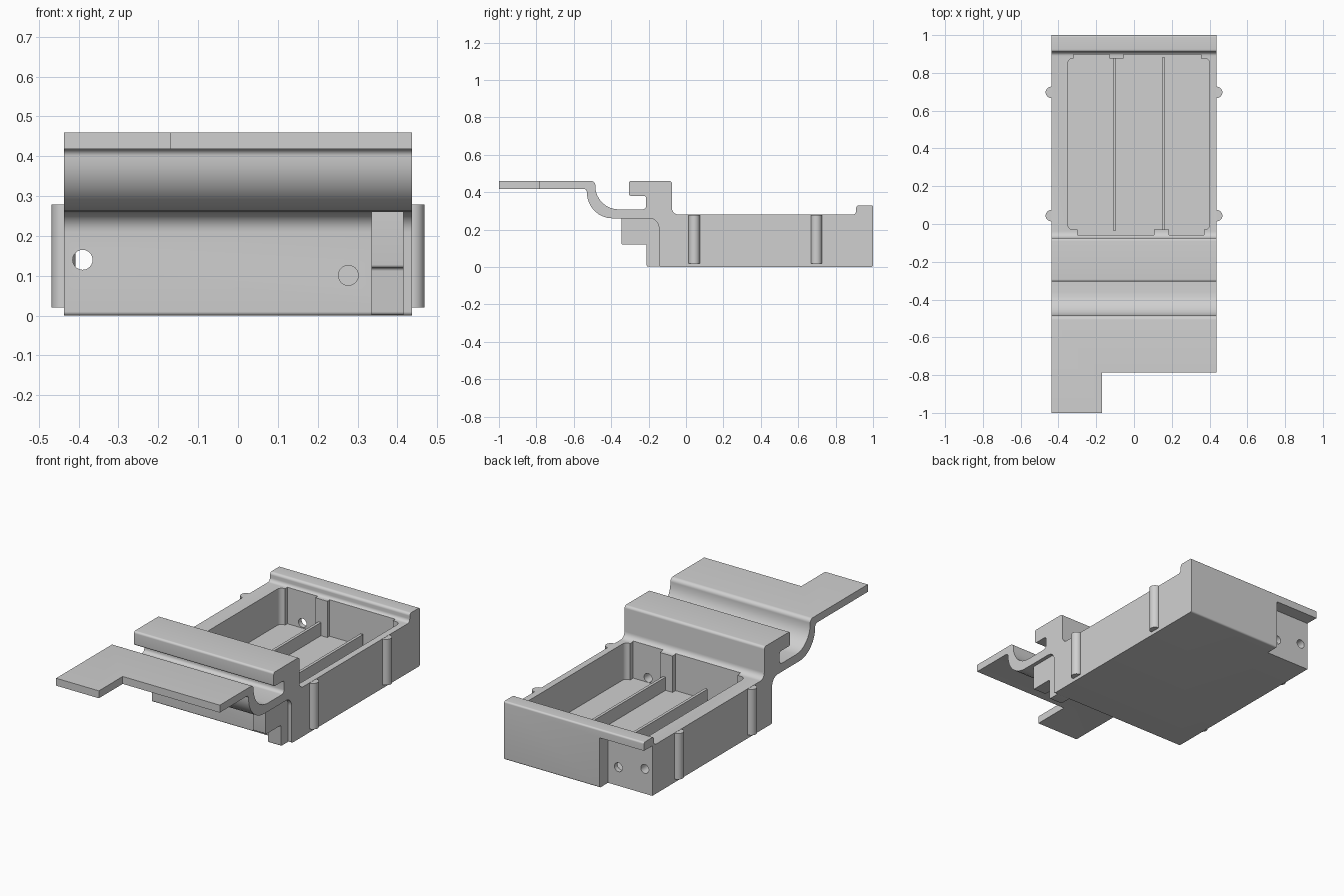
import bpy
import bmesh
import math
from mathutils import Vector

cube = bpy.data.objects.get("Cube")
if cube:
    bpy.data.objects.remove(cube, do_unlink=True)

grey = bpy.data.materials.new("plain_grey")
grey.use_nodes = True
grey.diffuse_color = (0.63, 0.63, 0.63, 1)
grey.node_tree.nodes["Principled BSDF"].inputs["Base Color"].default_value = grey.diffuse_color

HALF = 0.437      # half width of the tray
FLOOR = 0.075     # top of the tray floor


def rounded(corners, steps=8):
    """Round each (a, b, radius) corner of a closed outline."""
    out = []
    for i, (a, b, r) in enumerate(corners):
        p = Vector((a, b))
        if r == 0:
            out.append(p)
            continue
        u = (Vector(corners[i - 1][:2]) - p).normalized()
        v = (Vector(corners[(i + 1) % len(corners)][:2]) - p).normalized()
        half = u.angle(v) / 2
        centre = p + (u + v).normalized() * (r / math.sin(half))
        start = p + u * (r / math.tan(half)) - centre
        end = p + v * (r / math.tan(half)) - centre
        sweep = start.angle(end)
        for k in range(steps + 1):
            t = k / steps
            out.append(centre + (start * math.sin((1 - t) * sweep)
                                 + end * math.sin(t * sweep)) / math.sin(sweep))
    return out


def prism(name, outline, axis, low, high):
    """Extrude an outline: along x it is (y, z), along y (x, z), along z (x, y)."""
    def place(p, d):
        return {"x": (d, p[0], p[1]), "y": (p[0], d, p[1]), "z": (p[0], p[1], d)}[axis]
    bm = bmesh.new()
    a = [bm.verts.new(place(p, low)) for p in outline]
    b = [bm.verts.new(place(p, high)) for p in outline]
    bm.faces.new(a)
    bm.faces.new(b)
    for i in range(len(a)):
        j = (i + 1) % len(a)
        bm.faces.new((a[i], a[j], b[j], b[i]))
    bmesh.ops.recalc_face_normals(bm, faces=bm.faces)
    mesh = bpy.data.meshes.new(name)
    bm.to_mesh(mesh)
    bm.free()
    mesh.materials.append(grey)
    obj = bpy.data.objects.new(name, mesh)
    bpy.context.collection.objects.link(obj)
    return obj


def box(name, x, y, z):
    return prism(name, [(x[0], y[0]), (x[1], y[0]), (x[1], y[1]), (x[0], y[1])], "z", *z)


def circle(a, b, r, n=24):
    return [(a + r * math.cos(i * math.tau / n), b + r * math.sin(i * math.tau / n))
            for i in range(n)]


def select(obj):
    bpy.ops.object.select_all(action="DESELECT")
    obj.select_set(True)
    bpy.context.view_layer.objects.active = obj


def smooth(obj):
    select(obj)
    bpy.ops.object.shade_smooth_by_angle(angle=math.radians(30))


def cut(obj, cutter):
    select(obj)
    mod = obj.modifiers.new("cut", "BOOLEAN")
    mod.operation = "DIFFERENCE"
    mod.solver = "EXACT"
    mod.object = cutter
    bpy.ops.object.modifier_apply(modifier=mod.name)
    bpy.data.objects.remove(cutter, do_unlink=True)


# Side profile: tray block, rear lip, hooked ridge and curved front plate
body = prism("tray_body", rounded([
    (-0.145, 0, 0.01), (1, 0, 0.01), (1, 0.33, 0.01), (0.91, 0.33, 0.015),
    (0.91, 0.28, 0.02), (-0.075, 0.28, 0.035), (-0.075, 0.46, 0.015),
    (-0.305, 0.46, 0.012), (-0.305, 0.38, 0.012), (-0.213, 0.38, 0.012),
    (-0.213, 0.308, 0.02), (-0.485, 0.308, 0.125), (-0.485, 0.46, 0.022),
    (-1, 0.46, 0), (-1, 0.418, 0), (-0.53, 0.418, 0.018),
    (-0.53, 0.26, 0.138), (-0.145, 0.26, 0.05),
]), "x", -HALF, HALF)

# Step in the front plate that leaves a tongue on one side
cut(body, box("step_cutter", (-0.17, 0.6), (-1.1, -0.787), (0.3, 0.6)))

# Open compartment with rounded corners
cut(body, prism("cavity_cutter", rounded([
    (-0.35, -0.03, 0.025), (0.4, -0.03, 0.025), (0.4, 0.877, 0.025), (-0.35, 0.877, 0.025),
], 5), "z", FLOOR, 0.6))

# Shallow contact slots in the end walls
for x, y in (((-0.32, -0.13), (0.8, 0.897)), ((-0.055, 0.355), (0.8, 0.897)),
             ((-0.30, 0.105), (-0.057, 0.1)), ((0.185, 0.37), (-0.057, 0.1))):
    cut(body, box("slot_cutter", x, y, (FLOOR, 0.4)))

# Rear corner notch under the lip
cut(body, box("notch_cutter", (-0.6, -0.16), (0.925, 1.1), (-0.1, 0.283)))

# Wire holes through the end walls
for x, z, y in ((-0.39, 0.14, (-0.4, 1.1)), (-0.225, 0.105, (0.7, 1.1)),
                (0.277, 0.101, (-0.4, 0.2))):
    cut(body, prism("hole_cutter", circle(x, z, 0.025), "y", *y))
smooth(body)

# Low dividers between the cells
for name, x in (("right_divider", -0.103), ("left_divider", 0.157)):
    box(name, (x - 0.008, x + 0.008), (-0.035, 0.882), (FLOOR - 0.01, 0.15))

# Half-round ribs on both side walls
for side, sx in (("left", 1), ("right", -1)):
    for place, y in (("front", 0.044), ("rear", 0.697)):
        rib = prism(f"{side}_{place}_rib", circle(sx * 0.438, y, 0.03), "z", 0.02, 0.279)
        smooth(rib)

# Stepped hook below the front plate
smooth(prism("front_hook", rounded([
    (-0.14, 0.002, 0), (-0.21, 0.002, 0.008), (-0.21, 0.12, 0.008), (-0.345, 0.12, 0.008),
    (-0.345, 0.27, 0), (-0.14, 0.27, 0),
], 4), "x", 0.335, 0.415))
